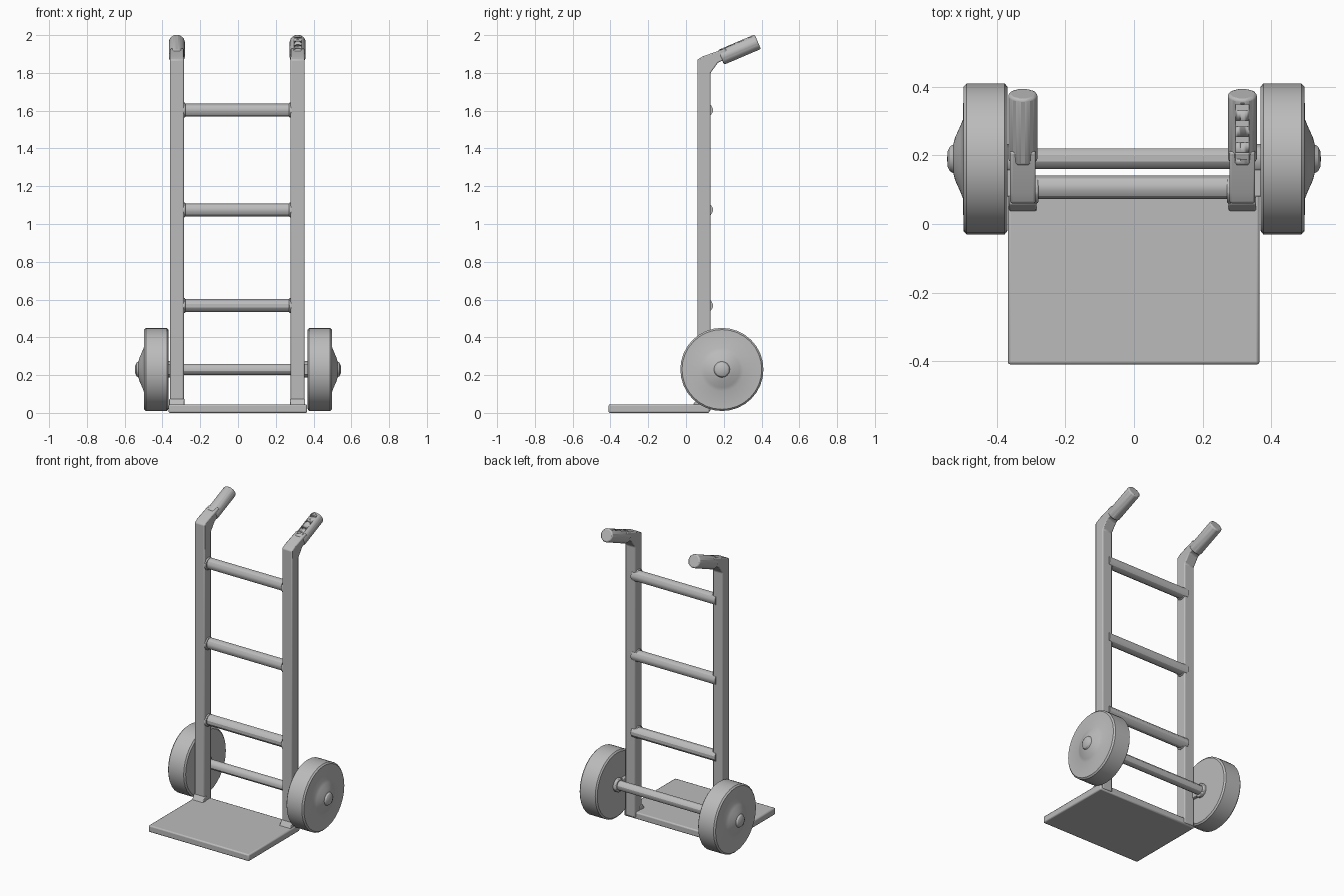
import bpy, bmesh, math
from mathutils import Vector, Matrix

if "Cube" in bpy.data.objects:
    bpy.data.objects.remove(bpy.data.objects["Cube"])

grey = bpy.data.materials.new("grey metal")
grey.diffuse_color = (0.5, 0.5, 0.5, 1)
grey.use_nodes = True
grey.node_tree.nodes["Principled BSDF"].inputs["Base Color"].default_value = grey.diffuse_color


def finish(name, bm, bevel=0.0, segments=2, smooth=True):
    bmesh.ops.recalc_face_normals(bm, faces=bm.faces)
    me = bpy.data.meshes.new(name)
    bm.to_mesh(me)
    bm.free()
    ob = bpy.data.objects.new(name, me)
    bpy.context.collection.objects.link(ob)
    me.materials.append(grey)
    if bevel:
        m = ob.modifiers.new("bevel", 'BEVEL')
        m.width, m.segments, m.limit_method = bevel, segments, 'ANGLE'
    if smooth:
        bpy.ops.object.select_all(action='DESELECT')
        ob.select_set(True)
        bpy.context.view_layer.objects.active = ob
        bpy.ops.object.shade_smooth_by_angle(angle=math.radians(30))
    return ob


def box(name, lo, hi, bevel=0.0):
    lo, hi = Vector(lo), Vector(hi)
    bm = bmesh.new()
    bmesh.ops.create_cube(bm, size=1, matrix=Matrix.Translation((lo + hi) / 2)
                          @ Matrix.Diagonal((*(hi - lo), 1)))
    return finish(name, bm, bevel)


def rod(name, a, b, r, sides=12, bevel=0.0, smooth=True):
    a, b = Vector(a), Vector(b)
    rot = (b - a).to_track_quat('Z', 'Y').to_matrix().to_4x4()
    turn = Matrix.Rotation(math.pi / sides, 4, 'Z')
    bm = bmesh.new()
    bmesh.ops.create_cone(bm, cap_ends=True, segments=sides, radius1=r, radius2=r,
                          depth=(b - a).length,
                          matrix=Matrix.Translation((a + b) / 2) @ rot @ turn)
    return finish(name, bm, bevel, smooth=smooth)


def extrude_yz(name, pts, x0, x1, bevel):
    bm = bmesh.new()
    f = bm.faces.new([bm.verts.new((x0, y, z)) for y, z in pts])
    ext = bmesh.ops.extrude_face_region(bm, geom=[f])
    bmesh.ops.translate(bm, vec=(x1 - x0, 0, 0),
                        verts=[v for v in ext['geom'] if isinstance(v, bmesh.types.BMVert)])
    return finish(name, bm, bevel)


def wheel(name, side, y, z, profile, steps=32):
    bm = bmesh.new()
    vs = [bm.verts.new((side * x, y + r, z)) for x, r in profile]
    edges = [bm.edges.new(p) for p in zip(vs, vs[1:])]
    bmesh.ops.spin(bm, geom=vs + edges, cent=(0, y, z), axis=(1, 0, 0),
                   angle=2 * math.pi, steps=steps)
    bmesh.ops.remove_doubles(bm, verts=bm.verts, dist=0.0005)
    return finish(name, bm)


# toe plate
box("toe_plate", (-0.368, -0.41, 0.0), (0.366, 0.125, 0.045), 0.008)

# rails with bent tops, grips
rail = [(0.06, 0.01), (0.13, 0.01), (0.13, 1.80), (0.17, 1.855), (0.23, 1.88),
        (0.21, 1.93), (0.09, 1.888), (0.06, 1.87)]
grip_a, grip_b = Vector((0, 0.185, 1.882)), Vector((0, 0.38, 1.965))
for side, label in ((-1, "left"), (1, "right")):
    cx = side * 0.32 - 0.004
    extrude_yz(label + "_rail", rail, cx - 0.037, cx + 0.037, 0.006)
    off = Vector((cx, 0, 0))
    grip = rod(label + "_grip", off + grip_a, off + grip_b, 0.044, 10, 0.008)
    # small gusset where rail meets plate
    extrude_yz(label + "_gusset", [(0.035, 0.04), (0.08, 0.04), (0.08, 0.075), (0.058, 0.075)],
               cx - 0.04, cx + 0.04, 0.004)
    # notches along the top of the right grip
    if side > 0:
        for i in range(4):
            p = grip_a.lerp(grip_b, 0.16 + i * 0.24) + off + Vector((0, -0.017, 0.041))
            cut = box("notch_cutter", p - Vector((0.02, 0.009, 0.014)),
                      p + Vector((0.02, 0.009, 0.014)))
            cut.hide_render = True
            cut.hide_set(True)
            m = grip.modifiers.new("notch", 'BOOLEAN')
            m.operation, m.object, m.solver = 'DIFFERENCE', cut, 'EXACT'

# rungs with weld collars
for i, z in enumerate((0.568, 1.075, 1.603)):
    rod(f"rung_{i + 1}", (-0.31, 0.107, z), (0.305, 0.107, z), 0.036, 12)
    for side in (-1, 1):
        x = side * 0.283 - 0.004
        rod(f"rung_weld_{i + 1}", (x - 0.008, 0.1, z), (x + 0.008, 0.1, z), 0.041, 12, 0.004)

# axle, wheels with domed hub and nut
Y, Z = 0.19, 0.23
rod("axle", (-0.38, Y, Z), (0.38, Y, Z), 0.031, 12)
profile = [(0.369, 0), (0.369, 0.21), (0.377, 0.22), (0.488, 0.22), (0.497, 0.211),
           (0.499, 0.115), (0.507, 0.095), (0.522, 0.062), (0.527, 0.042),
           (0.537, 0.036), (0.544, 0.022), (0.545, 0)]
for side, label in ((-1, "left"), (1, "right")):
    wheel(label + "_wheel", side, Y, Z, profile)
    # spacer and bracket between rail and wheel
    rod(label + "_axle_collar", (side * 0.35, Y, Z), (side * 0.375, Y, Z), 0.045, 12, 0.005)
    box(label + "_axle_bracket", (side * 0.36 - 0.012, 0.08, 0.2),
        (side * 0.36 + 0.012, 0.2, 0.26), 0.004)
